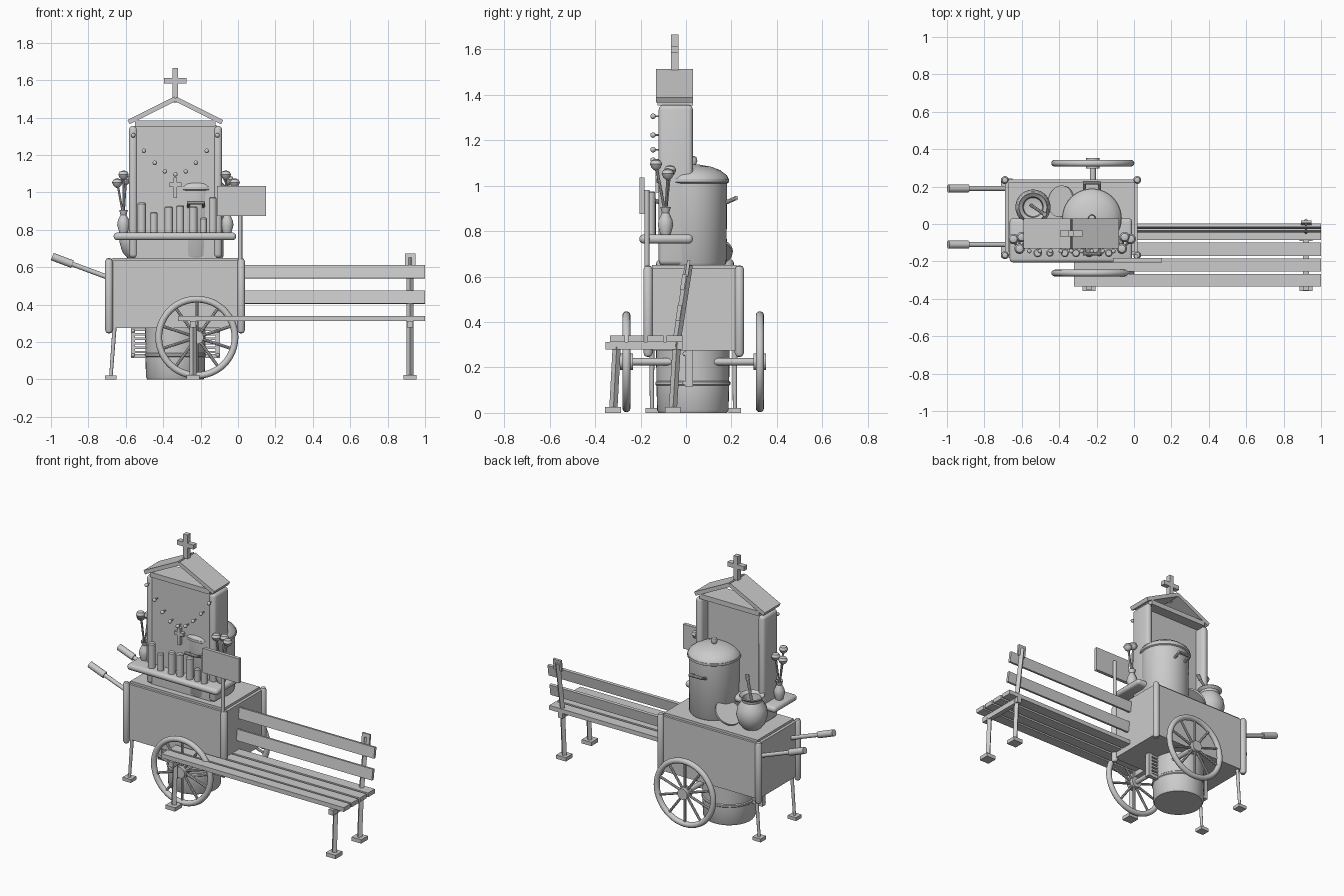
import bpy, bmesh
from math import sin, cos, pi, radians, atan2
from mathutils import Vector, Matrix

if "Cube" in bpy.data.objects:
    bpy.data.objects.remove(bpy.data.objects["Cube"])


def finish(name, bm, smooth=True):
    bmesh.ops.recalc_face_normals(bm, faces=bm.faces)
    me = bpy.data.meshes.new(name)
    bm.to_mesh(me)
    bm.free()
    ob = bpy.data.objects.new(name, me)
    bpy.context.collection.objects.link(ob)
    if smooth:
        for p in me.polygons:
            p.use_smooth = True
        me.set_sharp_from_angle(angle=radians(35))
    return ob


def box(name, x, y, z, rot=0.0, axis='X', bevel=0.0, seg=3):
    """Box from min/max pairs, turned about its own centre."""
    bm = bmesh.new()
    size = [b - a for a, b in (x, y, z)]
    mid = Vector([(a + b) / 2 for a, b in (x, y, z)])
    bmesh.ops.create_cube(bm, size=1)
    bmesh.ops.scale(bm, vec=size, verts=bm.verts)
    if bevel:
        bmesh.ops.bevel(bm, geom=bm.edges[:], offset=bevel, segments=seg, affect='EDGES', profile=0.5)
    bmesh.ops.transform(bm, matrix=Matrix.Translation(mid) @ Matrix.Rotation(rot, 4, axis), verts=bm.verts)
    return finish(name, bm, bevel > 0)


def rod(name, a, b, r, r2=None, seg=16):
    a, b = Vector(a), Vector(b)
    d = b - a
    bm = bmesh.new()
    bmesh.ops.create_cone(bm, cap_ends=True, segments=seg, radius1=r, radius2=r if r2 is None else r2, depth=d.length)
    q = d.to_track_quat('Z', 'Y').to_matrix().to_4x4()
    bmesh.ops.transform(bm, matrix=Matrix.Translation((a + b) / 2) @ q, verts=bm.verts)
    return finish(name, bm)


def ball(name, c, r):
    bm = bmesh.new()
    bmesh.ops.create_uvsphere(bm, u_segments=14, v_segments=10, radius=r, matrix=Matrix.Translation(c))
    return finish(name, bm)


def lathe(name, c, profile, seg=40):
    """Spin an (r, z) profile round a vertical axis."""
    bm = bmesh.new()
    vs = [bm.verts.new((c[0] + r, c[1], z)) for r, z in profile]
    es = [bm.edges.new(p) for p in zip(vs, vs[1:])]
    bmesh.ops.spin(bm, geom=vs + es, cent=(c[0], c[1], 0), axis=(0, 0, 1), angle=2 * pi, steps=seg)
    bmesh.ops.remove_doubles(bm, verts=bm.verts, dist=1e-5)
    return finish(name, bm)


def ring(name, c, R, r, axis='Z', seg=48):
    bpy.ops.mesh.primitive_torus_add(major_radius=R, minor_radius=r, major_segments=seg, minor_segments=12,
                                     location=c, rotation=(pi / 2, 0, 0) if axis == 'Y' else (0, 0, 0))
    ob = bpy.context.object
    ob.name = name
    bpy.ops.object.shade_smooth()


# cart body with rounded corner posts
box("cart_body", (-.69, .02), (-.165, .237), (.275, .635))
box("cart_top", (-.672, .002), (-.15, .222), (.63, .65))
for x in (-.69, .017):
    for y in (-.167, .235):
        lathe("corner_post", (x, y), [(0, .245), (.014, .25), (.021, .265), (.021, .63), (.014, .645), (0, .65)], 20)

# push handles
for y in (-.11, .19):
    rod("handle_bar", (-.68, y, .54), (-.89, y, .618), .013)
    rod("handle_grip", (-.885, y, .616), (-.993, y, .657), .021)

# cart legs
for y in (-.15, .215):
    rod("cart_leg", (-.66, y, .28), (-.68, y, .01), .011, .009)
    box("cart_foot", (-.71, -.65), (y - .028, y + .028), (0, .022))

# wheels and axle
rod("axle", (-.22, -.27, .225), (-.22, .34, .225), .016)
for y in (-.262, .325):
    ring("wheel_rim", (-.22, y, .225), .204, .018, 'Y')
    rod("wheel_hub", (-.22, y - .028, .225), (-.22, y + .028, .225), .036, seg=24)
    for i in range(10):
        a = 2 * pi * (i + .5) / 10
        rod("spoke", (-.22, y, .225), (-.22 + .2 * cos(a), y, .225 + .2 * sin(a)), .008, seg=8)

# hanging bucket and slatted bracket
lathe("bucket", (-.335, .03), [(0, 0), (.15, 0), (.157, .012), (.16, .12), (.165, .125), (.165, .135), (.16, .14),
                               (.162, .275), (0, .275)])
for s in (-1, 1):
    xi, xo = sorted((-.335 + s * .215, -.335 + s * .238))
    box("bracket_side", (xi, xo), (-.005, .03), (.115, .28))
    a, b = sorted((-.335 + s * .14, -.335 + s * .22))
    for i in range(6):
        box("bracket_slat", (a, b), (0, .025), (.14 + i * .024, .153 + i * .024))
    for z in (.13, .26):
        ball("bracket_bolt", ((xi + xo) / 2, -.005, z), .01)
box("bracket_bar", (-.573, -.097), (0, .026), (.115, .136))

# bench seat
for y0, y1, x0 in ((-.085, -.015, .0), (-.17, -.1, .0), (-.255, -.185, -.32), (-.335, -.268, -.32)):
    box("seat_slat", (x0, 1), (y0, y1), (.312, .34))
for x in (-.24, .92):
    box("seat_crossbar", (x - .016, x + .016), (-.355 if x > 0 else -.35, -.015 if x > 0 else -.17), (.278, .312))
    rod("bench_front_leg", (x, -.305, .29), (x, -.32, .01), .018, seg=4)
    box("bench_foot", (x - .035, x + .035), (-.357, -.287), (0, .025))
rod("bench_back_leg", (.92, -.04, .31), (.92, -.058, .01), .018, seg=4)
box("bench_foot", (.885, .955), (-.092, -.024), (0, .025))

# bench back
rod("back_upright", (.92, -.045, .29), (.92, .012, .65), .018, seg=4)
box("upright_cap", (.893, .95), (.0, .014), (.6, .672), -.15)
for y, z in ((-.032, .44), (-.012, .575)):
    box("back_slat", (.02, 1), (y - .009, y + .009), (z - .035, z + .035), -.15)

# shelf
box("shelf", (-.665, -.01), (-.205, .03), (.745, .785), bevel=.018)

# upright panel with side boards, beam and gable roof
box("shrine_panel", (-.55, -.115), (-.112, -.04), (.65, 1.36))
for x in (-.56, -.108):
    box("side_board", (x - .023, x + .023), (-.12, .03), (.65, 1.355), bevel=.02)
box("roof_beam", (-.55, -.12), (-.125, .03), (1.353, 1.385))
for s in (-1, 1):
    ang = atan2(.125, .25)
    box("roof_slope", (-.335 + s * .125 - .14, -.335 + s * .125 + .14), (-.132, .03),
        (1.426, 1.451), s * ang, 'Y')
box("roof_cross_post", (-.35, -.32), (-.066, -.034), (1.48, 1.665))
box("roof_cross_arm", (-.395, -.275), (-.066, -.034), (1.583, 1.612))

# small cross and bead garland
box("small_cross_post", (-.345, -.325), (-.135, -.112), (.97, 1.08))
box("small_cross_arm", (-.367, -.303), (-.135, -.112), (1.03, 1.052))
for dx, z in ((.225, 1.305), (.168, 1.222), (.11, 1.158), (.056, 1.112), (0, 1.096)):
    for s in ((-1, 1) if dx else (1,)):
        x = -.335 + s * dx
        ball("bead", (x, -.145, z), .012)
        rod("bead_pin", (x, -.145, z), (x, -.11, z), .004, seg=8)

# candles on the shelf
for x, h, r in ((-.515, .165, .023), (-.45, .115, .02), (-.37, .145, .022), (-.31, .15, .022),
                (-.24, .145, .023), (-.185, .085, .018), (-.135, .195, .021)):
    lathe("candle", (x, -.155), [(0, .783), (r, .783), (r, .78 + h - .006), (r - .006, .78 + h), (0, .78 + h)], 20)

# flower vases at both shelf ends
for vx, heads in ((-.612, ((-.645, -.08, 1.05), (-.612, -.132, 1.092), (-.6, -.07, 1.065))),
                  (-.058, ((-.065, -.132, 1.092), (-.018, -.08, 1.05), (-.05, -.07, 1.065)))):
    lathe("vase", (vx, -.09), [(0, .783), (.022, .783), (.034, .825), (.03, .85), (.016, .88), (.023, .905),
                               (.016, .9), (0, .87)], 24)
    for h in heads:
        rod("flower_stem", (vx, -.09, .87), h, .006, seg=8)
        lathe("flower_head", h[:2], [(0, h[2] - .03), (.02, h[2] - .015), (.028, h[2] + .003),
                                     (.02, h[2] + .019), (0, h[2] + .026)], 14)

# sign on its pole
rod("sign_pole", (.012, -.172, .62), (.012, -.172, .98), .011)
box("sign_board", (-.112, .15), (-.205, -.183), (.875, 1.035))

# big lidded pot
P = (-.225, .03)
lathe("pot", P, [(0, .648), (.14, .648), (.148, .66), (.151, 1.01), (.16, 1.015), (.16, 1.03), (0, 1.03)])
lathe("pot_lid", P, [(.158, 1.028), (.15, 1.045), (.12, 1.068), (.08, 1.083), (.03, 1.092), (.014, 1.093),
                     (.02, 1.108), (.016, 1.125), (0, 1.132)])
for s in (-1, 1):
    yi, yo = P[1] + s * .145, P[1] + s * .19
    for dx in (-.04, .04):
        rod("pot_handle_arm", (P[0] + dx, yi, .925), (P[0] + dx, yo, .945), .009, seg=10)
    rod("pot_handle", (P[0] - .047, yo, .945), (P[0] + .047, yo, .945), .01, seg=10)

# round jar with a ladle
J = (-.54, .09)
lathe("jar", J, [(0, .648), (.05, .648), (.078, .68), (.094, .735), (.086, .785), (.06, .825), (.062, .84),
                 (.078, .855), (.074, .86), (.055, .845), (.05, .8), (0, .79)])
rod("ladle_handle", (-.55, .1, .8), (-.49, .06, .93), .009, seg=10)
rod("ladle_tip", (-.49, .06, .928), (-.478, .052, .965), .012, seg=10)

# loose lid leaning against the pot
rod("leaning_lid", (-.385, .12, .71), (-.394, .122, .721), .085, seg=32)
